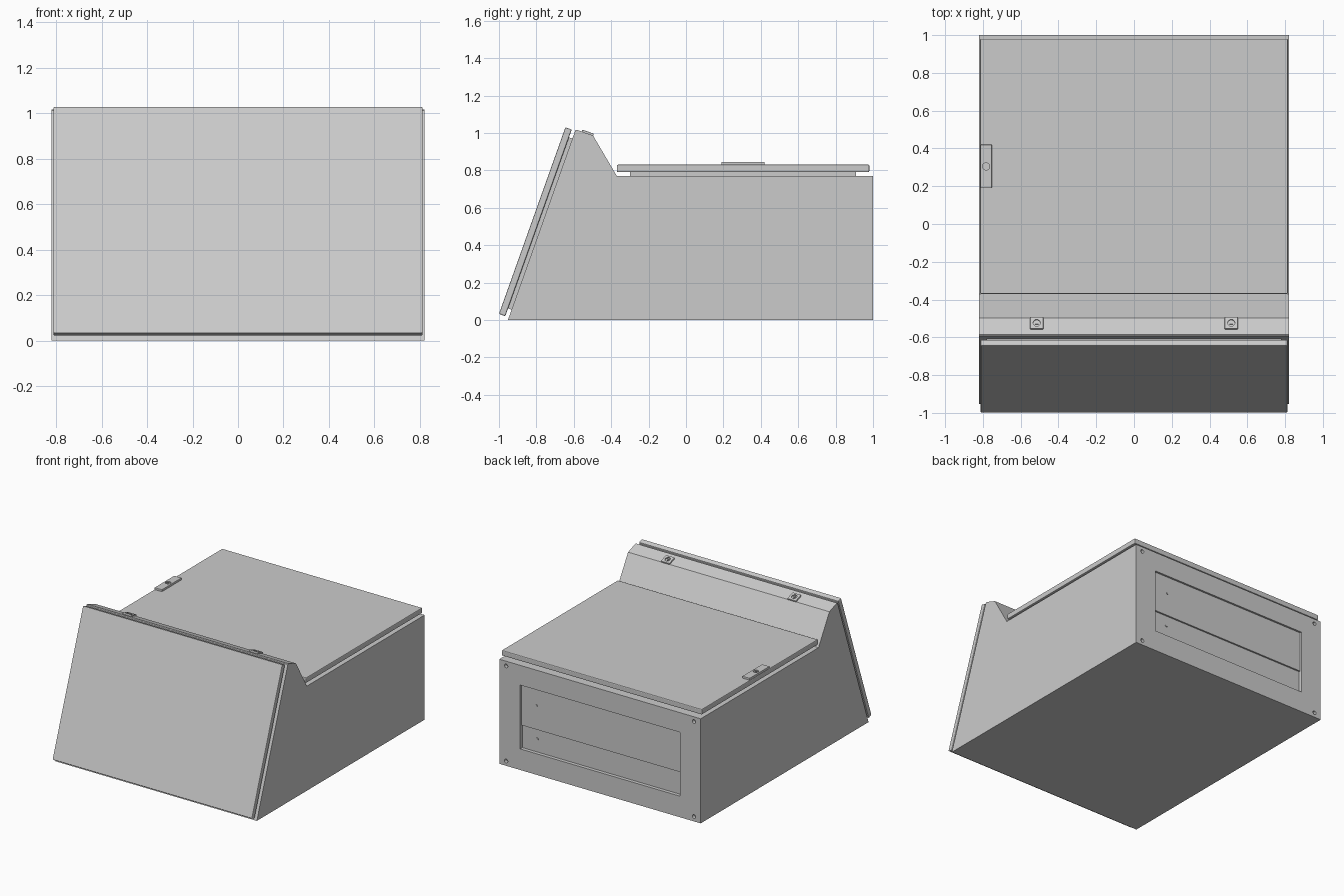
import bpy, bmesh, math
from mathutils import Vector, Matrix

if "Cube" in bpy.data.objects:
    bpy.data.objects.remove(bpy.data.objects["Cube"])

TILT = -math.radians(19.6)          # lean of the front door
ROT = Matrix.Rotation(TILT, 3, 'X')


def finish(obj, bm):
    bmesh.ops.recalc_face_normals(bm, faces=bm.faces)
    bm.to_mesh(obj.data)
    bm.free()
    return obj


def new_object(name, loc=(0, 0, 0), rot=0):
    obj = bpy.data.objects.new(name, bpy.data.meshes.new(name))
    bpy.context.collection.objects.link(obj)
    obj.location = loc
    obj.rotation_euler = (rot, 0, 0)
    return obj


def box(name, loc, size, rot=0, bevel=0):
    bm = bmesh.new()
    bmesh.ops.create_cube(bm, size=1)
    bmesh.ops.scale(bm, vec=size, verts=bm.verts)
    if bevel:
        bmesh.ops.bevel(bm, geom=list(bm.edges), offset=bevel, segments=2,
                        profile=0.5, affect='EDGES')
    return finish(new_object(name, loc, rot), bm)


def cylinder(name, loc, radius, depth, rot=0, sides=20):
    bm = bmesh.new()
    bmesh.ops.create_cone(bm, cap_ends=True, segments=sides, radius1=radius,
                          radius2=radius, depth=depth)
    return finish(new_object(name, loc, rot), bm)


def prism(name, profile, half_width):
    bm = bmesh.new()
    face = bm.faces.new([bm.verts.new((-half_width, y, z)) for y, z in profile])
    ext = bmesh.ops.extrude_face_region(bm, geom=[face])
    moved = [v for v in ext['geom'] if isinstance(v, bmesh.types.BMVert)]
    bmesh.ops.translate(bm, vec=(2 * half_width, 0, 0), verts=moved)
    return finish(new_object(name), bm)


def cut(obj, cutter):
    mod = obj.modifiers.new("cut", 'BOOLEAN')
    mod.operation = 'DIFFERENCE'
    mod.solver = 'EXACT'
    mod.object = cutter
    bpy.context.view_layer.objects.active = obj
    bpy.ops.object.modifier_apply(modifier=mod.name)
    bpy.data.objects.remove(cutter)


def lock(name, loc, size, rot=0):
    """Small raised plate with a round key recess and a triangular insert."""
    loc = Vector(loc)
    up = Matrix.Rotation(rot, 3, 'X') @ Vector((0, 0, 1))
    plate = box(name + "_plate", loc, size, rot, 0.003)
    top = loc + up * size[2] / 2
    cut(plate, cylinder("cutter", top, 0.019, 0.016, rot))
    cylinder(name + "_key_insert", top - up * 0.006, 0.012, 0.010, rot, 3)


# Sloped-front housing
body = prism("housing", [(-0.952, 0), (1, 0), (1, 0.77), (-0.37, 0.77),
                         (-0.497, 0.986), (-0.585, 1.017), (-0.592, 1.013)], 0.82)

# Rear cable opening and corner mounting holes
cut(body, box("cutter", (0, 1, 0.39), (1.30, 0.07, 0.47)))
for x in (-0.765, 0.765):
    for z in (0.035, 0.735):
        cut(body, cylinder("cutter", (x, 1, z), 0.014, 0.05, math.pi / 2))

# Two overlapping rear cover plates, each with a screw
for label, z0, z1, y in (("upper", 0.325, 0.625, 0.986), ("lower", 0.155, 0.33, 0.974)):
    box(label + "_rear_plate", (0, (0.962 + y) / 2, (z0 + z1) / 2),
        (1.30, y - 0.962, z1 - z0))
    cylinder(label + "_rear_screw", (0.53, y, 0.5 if label == "upper" else 0.25),
             0.010, 0.008, math.pi / 2)

# Front door leaning on its seal
door_centre = Vector((0, -0.8055, 0.525))
box("front_door", door_centre, (1.625, 0.036, 1.059), TILT, 0.006)
box("front_door_seal", door_centre + ROT @ Vector((0, 0.028, 0)),
    (1.56, 0.022, 0.97), TILT)

# Top lid raised on its seal
box("top_lid", (0, 0.305, 0.81), (1.63, 1.35, 0.04), 0, 0.006)
box("top_lid_seal", (0, 0.305, 0.78), (1.53, 1.21, 0.024))

# Lid latch and the two door locks on the top ridge
lock("lid_latch", (-0.783, 0.305, 0.836), (0.06, 0.23, 0.018))
for side, x in (("left", -0.515), ("right", 0.515)):
    lock(side + "_door_lock", (x, -0.526, 0.998), (0.07, 0.065, 0.018), TILT)
